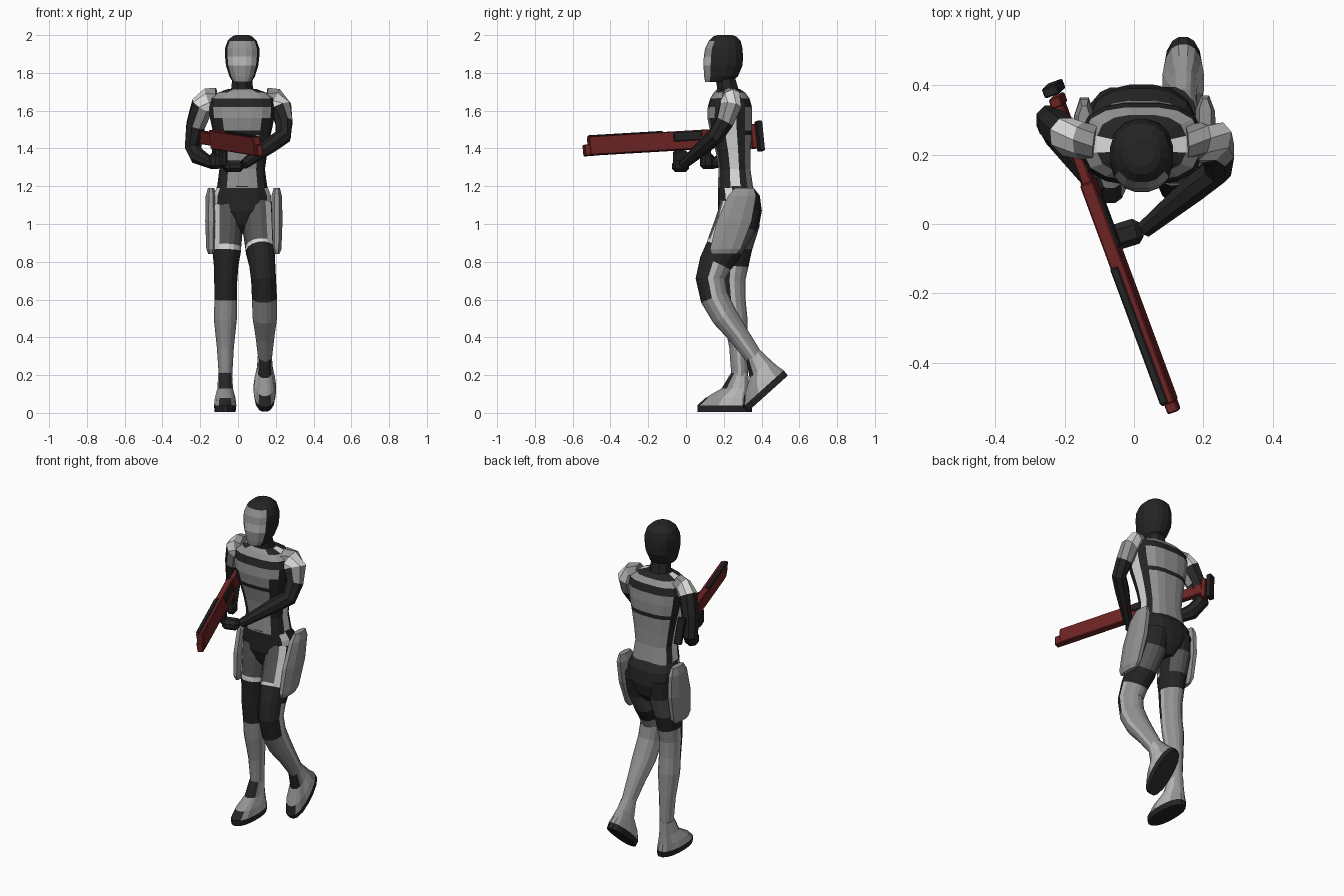
import bpy, bmesh, math
from mathutils import Vector, Matrix

if "Cube" in bpy.data.objects:
    bpy.data.objects.remove(bpy.data.objects["Cube"])


def mat(name, *c):
    m = bpy.data.materials.new(name)
    m.diffuse_color = (*c, 1)
    m.use_nodes = True
    m.node_tree.nodes["Principled BSDF"].inputs["Base Color"].default_value = m.diffuse_color
    return m


MATS = [mat("black", .018, .018, .019), mat("grey", .29, .29, .29), mat("white", .72, .72, .71),
        mat("dark_grey", .095, .095, .095), mat("light_grey", .5, .5, .5), mat("dark_red", .16, .018, .018)]
BLACK, GREY, WHITE, DARK, LIGHT, RED = range(6)
# columns around a body section: 0 = +x, 90 = back, 270 = front; narrow ones carry stripes
COLS = [-10, 10, 35, 60, 80, 100, 120, 145, 170, 190, 215, 240, 260, 280, 300, 325]
OCT = [22.5 + 45 * k for k in range(8)]


def finish(name, bm, M=None):
    bmesh.ops.recalc_face_normals(bm, faces=bm.faces)
    if M:
        bm.transform(M)
    me = bpy.data.meshes.new(name)
    bm.to_mesh(me)
    bm.free()
    for m in MATS:
        me.materials.append(m)
    ob = bpy.data.objects.new(name, me)
    bpy.context.collection.objects.link(ob)
    return ob


def loft(name, rings, rule, cols=COLS, p=1.0, tilt=False, ref=(1, 0, 0), M=None):
    """rings: (x, y, z, rx, ry); rule(segment, angle) gives the colour"""
    bm = bmesh.new()
    loops = []
    for i, (x, y, z, rx, ry) in enumerate(rings):
        t = Vector((0, 0, 1))
        if tilt:
            a, b = rings[max(i - 1, 0)], rings[min(i + 1, len(rings) - 1)]
            t = (Vector(b[:3]) - Vector(a[:3])).normalized()
            if t.z < 0:
                t = -t
        X = Vector(ref)
        X = (X - t * X.dot(t)).normalized()
        Y = t.cross(X)
        loop = []
        for a in cols:
            c, s = math.cos(math.radians(a)), math.sin(math.radians(a))
            u = math.copysign(abs(c) ** p, c) * rx
            v = math.copysign(abs(s) ** p, s) * ry
            loop.append(bm.verts.new(Vector((x, y, z)) + X * u + Y * v))
        loops.append(loop)
    n = len(cols)
    for i in range(len(loops) - 1):
        for j in range(n):
            k = (j + 1) % n
            f = bm.faces.new((loops[i][j], loops[i][k], loops[i + 1][k], loops[i + 1][j]))
            nxt = cols[k] + (360 if k == 0 else 0)
            f.material_index = rule(i, ((cols[j] + nxt) / 2) % 360)
    bm.faces.new(loops[0]).material_index = rule(0, 90)
    bm.faces.new(loops[-1]).material_index = rule(len(loops) - 2, 90)
    return finish(name, bm, M)


def plain(c):
    return lambda i, a: c


CX = .022


# head: dark helmet, grey face mask, bright visor row
def head_rule(i, a):
    if 220 < a < 320 and i < 5:
        return LIGHT if i == 2 else GREY
    return BLACK


loft("head", [(CX, y, z, rx, ry) for y, z, rx, ry in (
    (.165, 1.752, .05, .065), (.185, 1.78, .068, .09), (.196, 1.84, .087, .105), (.198, 1.888, .092, .105),
    (.2, 1.93, .092, .1), (.205, 1.97, .078, .085), (.205, 1.992, .055, .062), (.205, 2.0, .035, .04))],
    head_rule, p=.85)
loft("neck", [(CX, .225, 1.67, .085, .075), (CX, .22, 1.72, .062, .06), (CX, .205, 1.79, .055, .055)],
     plain(BLACK), OCT)


# torso: grey panels front and back, white side stripe, black gaps
def torso_rule(i, a):
    if a < 11 or 170 < a < 190:
        return WHITE
    if 240 < a < 300:
        return BLACK if i in (3, 6) else GREY
    if 45 < a < 135:
        return BLACK if i in (3, 6, 8) else GREY
    if i in (4, 5, 7) and (220 < a < 240 or 300 < a < 320):
        return GREY if i != 4 else BLACK
    return GREY if i == 7 else BLACK


loft("torso", [(CX, y, z, rx, ry) for y, z, rx, ry in (
    (.262, 1.19, .135, .095), (.257, 1.29, .122, .085), (.25, 1.38, .135, .093), (.24, 1.47, .152, .108),
    (.237, 1.495, .158, .112), (.232, 1.56, .172, .12), (.232, 1.62, .178, .118), (.232, 1.665, .17, .105),
    (.23, 1.695, .13, .085), (.225, 1.715, .075, .06))], torso_rule, p=.72)


# pelvis: black trunks with front stripes
def hip_rule(i, a):
    return WHITE if i < 2 and (190 < a < 215 or 325 < a < 350) else BLACK


loft("pelvis", [(CX, y, z, rx, ry) for y, z, rx, ry in (
    (.26, 1.2, .135, .093), (.28, 1.15, .155, .112), (.285, 1.07, .158, .118), (.29, 1.0, .09, .1),
    (.29, .95, .035, .06))], hip_rule, p=.85)


# legs: dark thigh panel framed in white, black knee front, grey shin with side stripes
def leg_rule(side):
    def rule(i, a):
        if side < 0:
            a = (180 - a) % 360
        front, back = 200 < a < 340, 40 < a < 140
        if i <= 2:
            if 300 < a < 320 or (i == 2 and front):
                return WHITE
            if 190 < a < 300:
                return DARK
            return DARK if back and i == 1 else BLACK
        if i == 3 or (i in (4, 5) and front):
            return BLACK
        return LIGHT if a < 11 or 170 < a < 190 else GREY
    return rule


loft("standing_leg", [
    (-.055, .285, 1.1, .085, .11), (-.056, .28, 1.0, .085, .112), (-.06, .258, .88, .078, .095),
    (-.06, .256, .86, .077, .093), (-.063, .25, .78, .066, .082), (-.065, .243, .7, .062, .072),
    (-.065, .25, .6, .06, .066), (-.067, .262, .5, .062, .064), (-.067, .278, .35, .046, .05),
    (-.066, .285, .18, .035, .044)], leg_rule(-1), tilt=True)
loft("trailing_leg", [
    (.103, .29, 1.1, .085, .11), (.107, .265, 1.0, .087, .115), (.117, .205, .88, .079, .1),
    (.118, .196, .86, .078, .098), (.128, .155, .79, .07, .088), (.135, .13, .71, .067, .08),
    (.14, .15, .61, .067, .076), (.142, .205, .51, .066, .07), (.143, .28, .41, .051, .056),
    (.143, .368, .285, .036, .046)], leg_rule(1), tilt=True)


# shoes: black sole and toe cap, pale side stripe
def shoe_rule(i, a):
    if i == 0 or (i == 1 and 240 < a < 300) or (i == 3 and 220 < a < 320):
        return BLACK
    return LIGHT if a < 30 or 150 < a < 210 else GREY


SHOE = [(0, .205, 0, .056, .145), (0, .205, .035, .06, .147), (0, .222, .075, .055, .12),
        (0, .262, .125, .042, .074), (0, .283, .205, .037, .046)]
loft("standing_shoe", SHOE, shoe_rule, p=.85, M=Matrix.Translation((-.068, 0, .005)))
loft("trailing_shoe", SHOE, shoe_rule, p=.85,
     M=Matrix.Translation((.142, .325, .005)) @ Matrix.Rotation(math.radians(42), 4, 'X')
     @ Matrix.Translation((0, -.06, 0)))

# thigh pouches
for name, x, top, bot in (("right_pouch", .205, .31, .2), ("left_pouch", -.143, .29, .255)):
    loft(name, [(x + dx, top + (bot - top) * f, 1.19 - .35 * f, rx, ry) for f, dx, rx, ry in (
        (0, 0, .018, .055), (.12, 0, .03, .08), (.5, 0, .033, .1), (.92, 0, .027, .088), (1, 0, .015, .07))],
        plain(GREY), OCT)


# arms: grey and white shoulder, grey inner upper arm, black forearm and glove
def arm_rule(side):
    def rule(i, a):
        if i == 0:
            return GREY
        if i == 1:
            return WHITE
        if i == 2:
            return GREY if (a > 180) == (side < 0) else BLACK
        return BLACK
    return rule


loft("right_arm", [
    (.15, .235, 1.66, .05, .065), (.19, .238, 1.655, .052, .07), (.225, .235, 1.62, .054, .068),
    (.243, .205, 1.54, .048, .052), (.24, .155, 1.465, .043, .046), (.175, .105, 1.42, .042, .042),
    (.03, -.015, 1.315, .026, .026)], arm_rule(1), OCT, tilt=True, ref=(1, -1, 0))
loft("left_arm", [
    (-.11, .235, 1.66, .05, .065), (-.15, .24, 1.655, .052, .07), (-.19, .25, 1.625, .054, .068),
    (-.225, .28, 1.52, .05, .056), (-.24, .3, 1.41, .044, .046), (-.215, .25, 1.36, .044, .044),
    (-.13, .13, 1.315, .027, .027)], arm_rule(-1), OCT, tilt=True, ref=(1, 1, 0))


def box(name, size, M, color, bevel=.006):
    bm = bmesh.new()
    bmesh.ops.create_cube(bm, size=1, matrix=Matrix.Diagonal((*size, 1)))
    bmesh.ops.bevel(bm, geom=list(bm.edges), offset=bevel, segments=1, affect='EDGES')
    for f in bm.faces:
        f.material_index = color
    return finish(name, bm, M)


# gloves
T = Matrix.Translation
box("right_hand", (.1, .075, .06), T((-.025, -.03, 1.305)) @ Matrix.Rotation(.3, 4, 'Z'), BLACK, .018)
box("right_fingers", (.025, .08, .09), T((-.078, -.03, 1.345)) @ Matrix.Rotation(.35, 4, 'Z'), BLACK, .01)
box("left_hand", (.06, .07, .085), T((-.12, .11, 1.335)) @ Matrix.Rotation(.35, 4, 'Z'), BLACK, .018)

# rifle: local -y points to the muzzle
muzzle, butt = Vector((.105, -.52, 1.412)), Vector((-.228, .38, 1.465))
ay = (butt - muzzle).normalized()
ax = ay.cross(Vector((0, 0, 1))).normalized()
R = Matrix((ax, ay, ax.cross(ay))).transposed().to_4x4()
R = T(muzzle) @ R @ Matrix.Rotation(math.radians(-8), 4, 'Y')
for name, size, pos, col in (
        ("rifle_body", (.04, .68, .1), (0, .345, 0), RED),
        ("rifle_muzzle", (.034, .06, .06), (0, .005, -.022), RED),
        ("rifle_top_rail", (.024, .42, .01), (-.009, .22, .053), BLACK),
        ("rifle_side_plate", (.012, .16, .05), (.022, .56, .02), BLACK),
        ("rifle_grip", (.03, .05, .1), (0, .66, -.08), BLACK),
        ("rifle_stock", (.03, .28, .07), (0, .81, 0), RED),
        ("rifle_stock_end", (.034, .03, .13), (0, .935, 0), RED),
        ("rifle_butt_plate", (.045, .03, .16), (0, .972, 0), BLACK)):
    box(name, size, R @ T(pos), col, .004)
